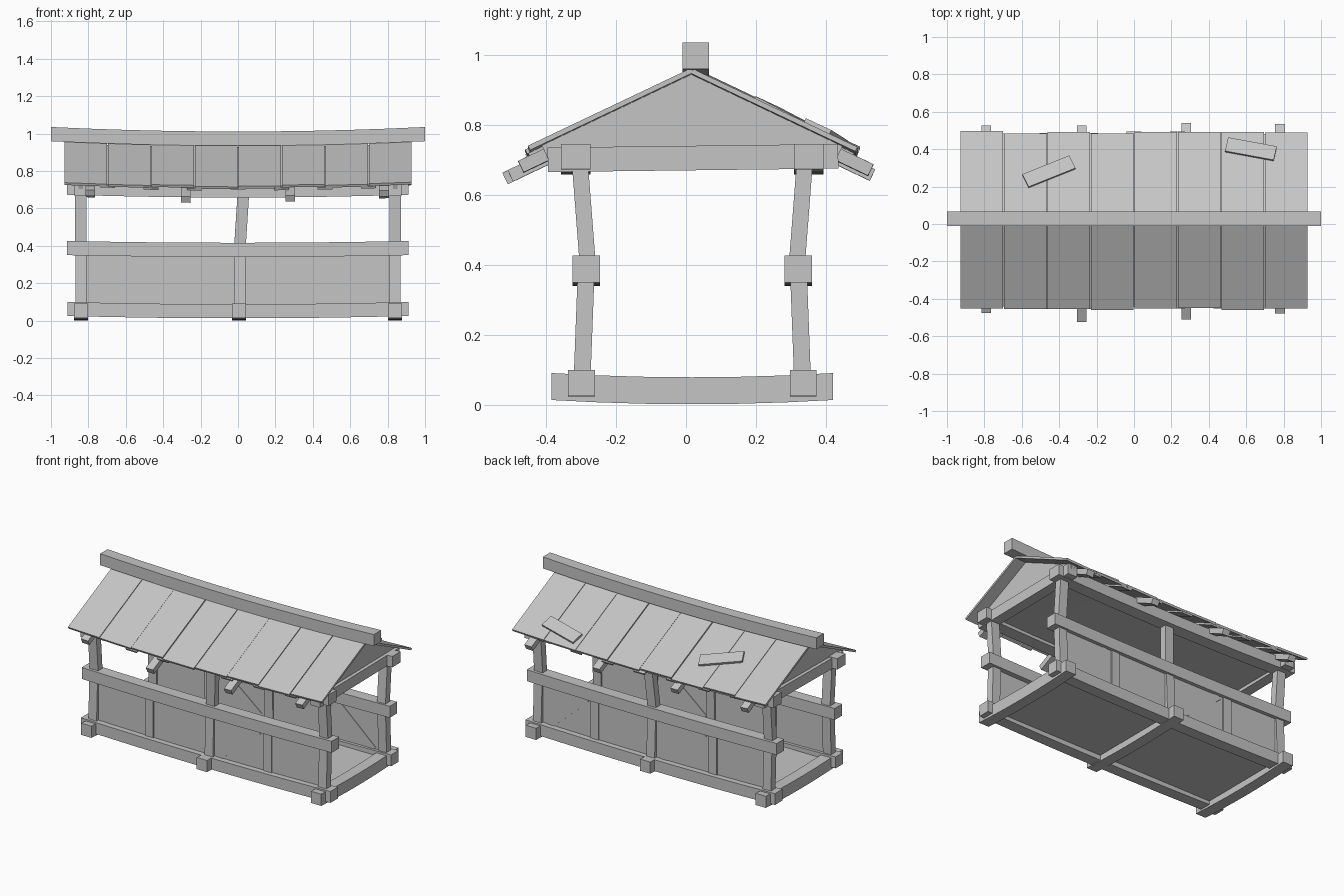
import bpy
import random
from mathutils import Vector

random.seed(4)
if "Cube" in bpy.data.objects:
    bpy.data.objects.remove(bpy.data.objects["Cube"], do_unlink=True)

# One plain grey for all the timber
grey = bpy.data.materials.new("timber grey")
grey.use_nodes = True
tone = (0.56, 0.56, 0.56, 1)
grey.diffuse_color = tone
grey.node_tree.nodes["Principled BSDF"].inputs["Base Color"].default_value = tone

MID = 0.018      # y of the building's centre line
END = 0.84       # x of the end frames
APEX, PITCH = 0.957, 0.475


def add_mesh(name, verts, faces):
    mesh = bpy.data.meshes.new(name)
    mesh.from_pydata(verts, [], faces)
    mesh.materials.append(grey)
    obj = bpy.data.objects.new(name, mesh)
    bpy.context.collection.objects.link(obj)
    return obj


def roof_sag(x):
    return 0.022 * max(0, 1 - x * x)


def beam(name, a, b, wide, tall, sag=0.0, steps=1, side=None, roof=False):
    """Squared timber from a to b; it can droop in the middle or follow the roof."""
    a, b = Vector(a), Vector(b)
    along = (b - a).normalized()
    side = Vector(side) if side else Vector((0, 1, 0)) if abs(along.x) > 0.5 else Vector((1, 0, 0))
    up = along.cross(side).normalized()
    verts, faces = [], []
    for i in range(steps + 1):
        t = i / steps
        p = a.lerp(b, t) - Vector((0, 0, sag * (1 - (2 * t - 1) ** 2)))
        for s, u in ((-1, -1), (1, -1), (1, 1), (-1, 1)):
            v = p + side * (s * wide / 2) + up * (u * tall / 2)
            if roof:
                v.z -= roof_sag(v.x)
            verts.append(v)
    for i in range(steps):
        k = 4 * i
        for j in range(4):
            n = (j + 1) % 4
            faces.append((k + j, k + n, k + 4 + n, k + 4 + j))
    k = 4 * steps
    faces += [(3, 2, 1, 0), (k, k + 1, k + 2, k + 3)]
    obj = add_mesh(name, verts, faces)
    # make every timber's faces point outwards
    if along.dot(side.cross(up)) < 0:
        obj.data.flip_normals()
    return obj


def roof_z(d, lift=0.0):
    return APEX - PITCH * d + lift


# Cross sills, tie beams and gables
for label, x in (("right", -END), ("middle", 0.005), ("left", END)):
    beam(label + "_cross_sill", (x, -0.385, 0.052), (x, 0.42, 0.052), 0.075, 0.077, 0.012, 6)
    if label != "middle":
        beam(label + "_tie_beam", (x, -0.395, 0.7), (x, 0.435, 0.71), 0.07, 0.07)
        gable = [(x + dx, MID + dy, z) for dx in (-0.012, 0.012)
                 for dy, z in ((-0.43, roof_z(0.43, -0.012)), (-0.4, 0.675),
                               (0.4, 0.675), (0.43, roof_z(0.43, -0.012)), (0, APEX - 0.01))]
        faces = [(0, 4, 3, 2, 1), (5, 6, 7, 8, 9)]
        faces += [(i, (i + 1) % 5, (i + 1) % 5 + 5, i + 5) for i in range(5)]
        add_mesh(label + "_gable", gable, faces)

# Floor and ceiling
beam("floor", (-END, MID, 0.055), (END, MID, 0.055), 0.6, 0.02)
beam("ceiling", (-END, MID, 0.7), (END, MID, 0.7), 0.62, 0.015, 0.015, 6)

# Long walls
for label, s in (("front", -1), ("back", 1)):
    y = lambda off: MID + s * off
    beam(label + "_sill", (-0.912, y(0.317), 0.062), (0.912, y(0.317), 0.062), 0.077, 0.075, 0.012, 8)
    beam(label + "_rail", (-0.915, y(0.303), 0.388), (0.912, y(0.303), 0.388), 0.078, 0.076, 0.01, 8)
    beam(label + "_wall_plate", (-0.915, y(0.333), 0.709), (0.912, y(0.333), 0.709), 0.085, 0.072, 0.015, 8)
    beam(label + "_wall_panel", (-END, y(0.308), 0.22), (END, y(0.308), 0.22), 0.02, 0.28)
    for place, x in (("right", -END), ("middle", 0.01), ("left", END)):
        lean = 0.02 if place == "middle" else 0
        beam(label + "_" + place + "_lower_post", (x, y(0.315), 0.07), (x, y(0.303), 0.39), 0.06, 0.048)
        beam(label + "_" + place + "_upper_post", (x, y(0.298), 0.39), (x + lean, y(0.322), 0.7), 0.062, 0.046)
    for x in (-0.435, 0.43):
        beam(label + "_stud", (x, y(0.308), 0.08), (x, y(0.308), 0.37), 0.06, 0.035)
    # diagonal braces, almost flush with the panel
    braces = ((0.06, 0.36),) if s < 0 else ((-0.06, -0.37), (0.77, 0.49))
    for x0, x1 in braces:
        beam(label + "_brace", (x0, y(0.308), 0.09), (x1, y(0.308), 0.34), 0.028, 0.05, side=(0, 1, 0))

    # Rafters with uneven tails
    tails = (0.485, 0.535, 0.52, 0.49) if s < 0 else (0.5, 0.5, 0.515, 0.51)
    for x, d in zip((-0.79, -0.28, 0.28, 0.78), tails):
        beam(label + "_rafter", (x, y(0.03), roof_z(0.03, -0.036)), (x, y(d), roof_z(d, -0.036)),
             0.052, 0.036, roof=True)

    # Lapped roof boards with ragged eaves, over a thin underlay
    count = 8
    step = 1.86 / count
    for i in range(count):
        x = -0.93 + step * (i + 0.5)
        d = 0.468 + random.uniform(-0.006, 0.01)
        lift = random.uniform(-0.002, 0.004)
        beam(label + "_roof_board", (x, y(0.0), roof_z(0, lift)), (x, y(d), roof_z(d, lift)),
             step - 0.004, 0.014, roof=True)
        if i:
            seam = x - step / 2
            d += random.uniform(-0.012, 0.004)
            beam(label + "_under_board", (seam, y(0.0), roof_z(0, -0.012)),
                 (seam, y(d), roof_z(d, -0.012)), 0.08, 0.012, roof=True)

# Ridge beam
beam("ridge_beam", (-1, 0.028, 0.997), (1, 0.028, 0.997), 0.076, 0.076, 0.024, 10)

# Loose patch boards nailed on the back slope
for x, yy, dx, dy in ((-0.455, 0.28, 0.125, 0.05), (0.625, 0.4, 0.13, -0.024)):
    ends = [Vector((x + k * dx, yy + k * dy, roof_z(yy + k * dy - MID, 0.018))) for k in (-1, 1)]
    normal = Vector((0, PITCH, 1)).normalized()
    across = normal.cross((ends[1] - ends[0]).normalized()).normalized()
    beam("roof_patch", ends[0], ends[1], 0.082, 0.014, side=across, roof=True)
